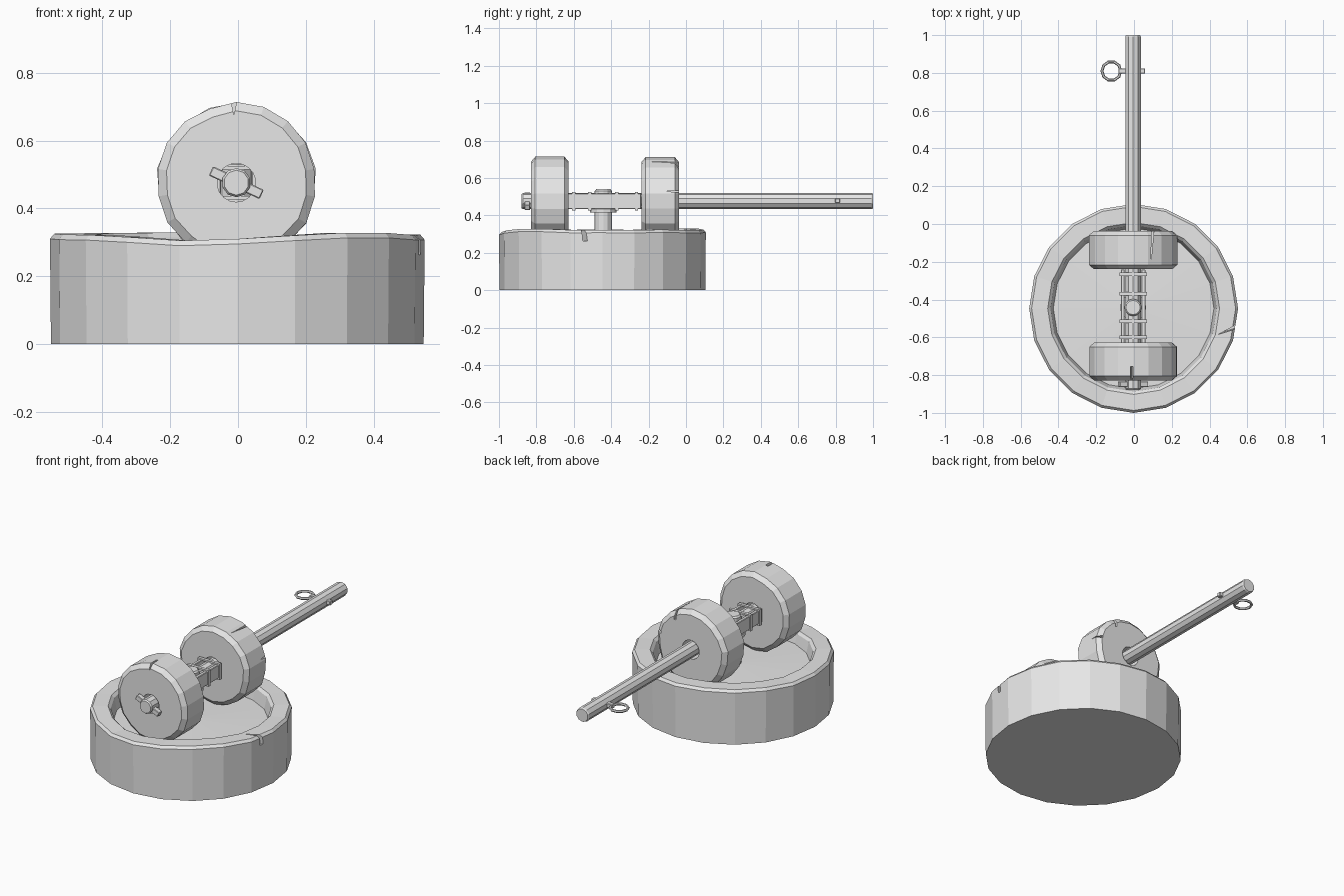
import bpy, bmesh, math, random
from mathutils import Vector, Matrix

random.seed(4)
if "Cube" in bpy.data.objects:
    bpy.data.objects.remove(bpy.data.objects["Cube"])

stone = bpy.data.materials.new("plain grey")
stone.use_nodes = True
GREY = (0.8, 0.8, 0.8, 1)
stone.diffuse_color = GREY
stone.node_tree.nodes["Principled BSDF"].inputs["Base Color"].default_value = GREY

BASIN_Y = -0.447
AXLE = Vector((-0.005, 0, 0.476))


def finish(name, bm):
    bmesh.ops.recalc_face_normals(bm, faces=bm.faces[:])
    mesh = bpy.data.meshes.new(name)
    bm.to_mesh(mesh)
    bm.free()
    mesh.materials.append(stone)
    obj = bpy.data.objects.new(name, mesh)
    bpy.context.collection.objects.link(obj)
    return obj


def lathe(name, profile, sides, centre, axis="Z", closed=False, start=0.0, adjust=None):
    """Turn (radius, height) points around an axis; open ends get caps."""
    bm = bmesh.new()
    rings = []
    for r, h in profile:
        ring = []
        for i in range(sides):
            a = start + math.tau * i / sides
            c, s = r * math.cos(a), r * math.sin(a)
            p = Vector((c, s, h) if axis == "Z" else (c, h, s))
            if adjust:
                p = adjust(p, i, r, h)
            ring.append(bm.verts.new(p + Vector(centre)))
        rings.append(ring)
    pairs = list(zip(rings, rings[1:]))
    if closed:
        pairs.append((rings[-1], rings[0]))
    else:
        bm.faces.new(rings[0])
        bm.faces.new(rings[-1])
    for a, b in pairs:
        for i in range(sides):
            j = (i + 1) % sides
            bm.faces.new((a[i], a[j], b[j], b[i]))
    return finish(name, bm)


def box(name, centre, size, rot=None, bevel=0.0):
    bm = bmesh.new()
    bmesh.ops.create_cube(bm, size=1)
    bmesh.ops.scale(bm, vec=size, verts=bm.verts)
    if bevel:
        bmesh.ops.bevel(bm, geom=bm.edges[:], offset=bevel, segments=1, affect="EDGES")
    m = Matrix.Translation(centre)
    if rot:
        m = m @ rot
    bm.transform(m)
    return finish(name, bm)


def chip(target, tip, mouth, side, depth, width):
    """Cut a thin wedge-shaped crack, wide at the mouth and sharp at the tip."""
    tip, mouth = Vector(tip), Vector(mouth)
    side = Vector(side).normalized()
    depth = Vector(depth)
    bm = bmesh.new()
    tri = (tip, mouth + side * width / 2, mouth - side * width / 2)
    low = [bm.verts.new(p - depth) for p in tri]
    high = [bm.verts.new(p + depth) for p in tri]
    bm.faces.new(low)
    bm.faces.new(high)
    for i in range(3):
        j = (i + 1) % 3
        bm.faces.new((low[i], low[j], high[j], high[i]))
    cutter = finish("crack_cutter", bm)
    cutter.hide_render = True
    mod = target.modifiers.new("crack", "BOOLEAN")
    mod.operation = "DIFFERENCE"
    mod.solver = "EXACT"
    mod.object = cutter
    bpy.context.view_layer.objects.active = target
    bpy.ops.object.modifier_apply(modifier=mod.name)
    bpy.data.objects.remove(cutter)


# Stone basin with a worn, uneven rim
rim_wear = [random.uniform(-0.005, 0.005) for _ in range(20)]
for k, d in ((14, -0.02), (15, -0.015), (16, -0.005), (13, -0.01)):
    rim_wear[k] = d


def wear_rim(p, i, r, h):
    if h > 0.28:
        p.z += rim_wear[i]
    return p


basin = lathe("basin", [(0.55, 0), (0.553, 0.31), (0.54, 0.325), (0.455, 0.325),
                        (0.44, 0.31), (0.425, 0.235), (0.05, 0.245)],
              20, (-0.002, BASIN_Y, 0), adjust=wear_rim)
chip(basin, (0.44, -0.585, 0.30), (0.57, -0.53, 0.31), (0, 1, 0), (0.012, 0, 0.045), 0.028)

# Two millstone wheels with open hubs
wheels = []
for name, y in (("front_wheel", -0.728), ("rear_wheel", -0.138)):
    jit = [random.uniform(-0.005, 0.003) for _ in range(18)]

    def roughen(p, i, r, h, jit=jit):
        if r > 0.1:
            k = 1 + jit[i] / r
            p.x *= k
            p.z *= k
        return p

    wheels.append(lathe(name, [(0.057, -0.1), (0.21, -0.1), (0.236, -0.078),
                               (0.236, 0.078), (0.21, 0.1), (0.057, 0.1)],
                        18, AXLE + Vector((0, y, 0)), "Y", True, math.pi / 18, roughen))
chip(wheels[0], (-0.012, -0.8, 0.675), (-0.012, -0.8, 0.73), (1, 0, 0), (0, 0.045, 0), 0.022)
chip(wheels[1], (0.225, -0.11, 0.53), (0.225, -0.02, 0.527), (0, 0, 1), (0.03, 0, 0), 0.016)
chip(wheels[1], (0.09, -0.2, 0.665), (0.1, -0.02, 0.665), (1, 0, 0), (0, 0, 0.035), 0.014)

# Long round push pole, which is also the axle
lathe("push_pole", [(0.037, -0.88), (0.043, -0.872), (0.043, 0.992), (0.039, 1.0)],
      10, AXLE, "Y", start=math.pi / 10)

# Tilted locking pin at the front end
box("locking_pin", AXLE + Vector((0, -0.848, 0)), (0.165, 0.03, 0.03),
    Matrix.Rotation(math.radians(25), 4, "Y"), 0.003)

# Central post, collar and cap
lathe("centre_post", [(0.046, 0.2), (0.046, 0.53), (0.038, 0.54)], 12,
      (AXLE.x, BASIN_Y + 0.005, 0))
lathe("post_collar", [(0.07, 0.415), (0.07, 0.435)], 12, (AXLE.x, BASIN_Y + 0.005, 0))

# Side boards clamped to the axle between the wheels
for side, label in ((1, "left"), (-1, "right")):
    box(label + "_board", AXLE + Vector((side * 0.055, -0.435, 0)),
        (0.02, 0.39, 0.082), bevel=0.003)

# Binding straps: four thin bars around the boards at each position
for n, y in enumerate((-0.6, -0.515, -0.37, -0.265)):
    for s in (1, -1):
        box(f"strap_{n + 1}_flat", AXLE + Vector((0, y, s * 0.044)), (0.146, 0.018, 0.01))
        box(f"strap_{n + 1}_upright", AXLE + Vector((s * 0.069, y, 0)), (0.008, 0.018, 0.098))

# Hitch pin and ring near the far end of the pole
box("hitch_pin", (-0.012, 0.81, 0.479), (0.142, 0.026, 0.026), bevel=0.003)
tube = [(0.05 + 0.008 * math.cos(t), 0.008 * math.sin(t))
        for t in (math.tau * k / 6 for k in range(6))]
lathe("hitch_ring", tube, 10, (-0.12, 0.81, 0.479), closed=True)
